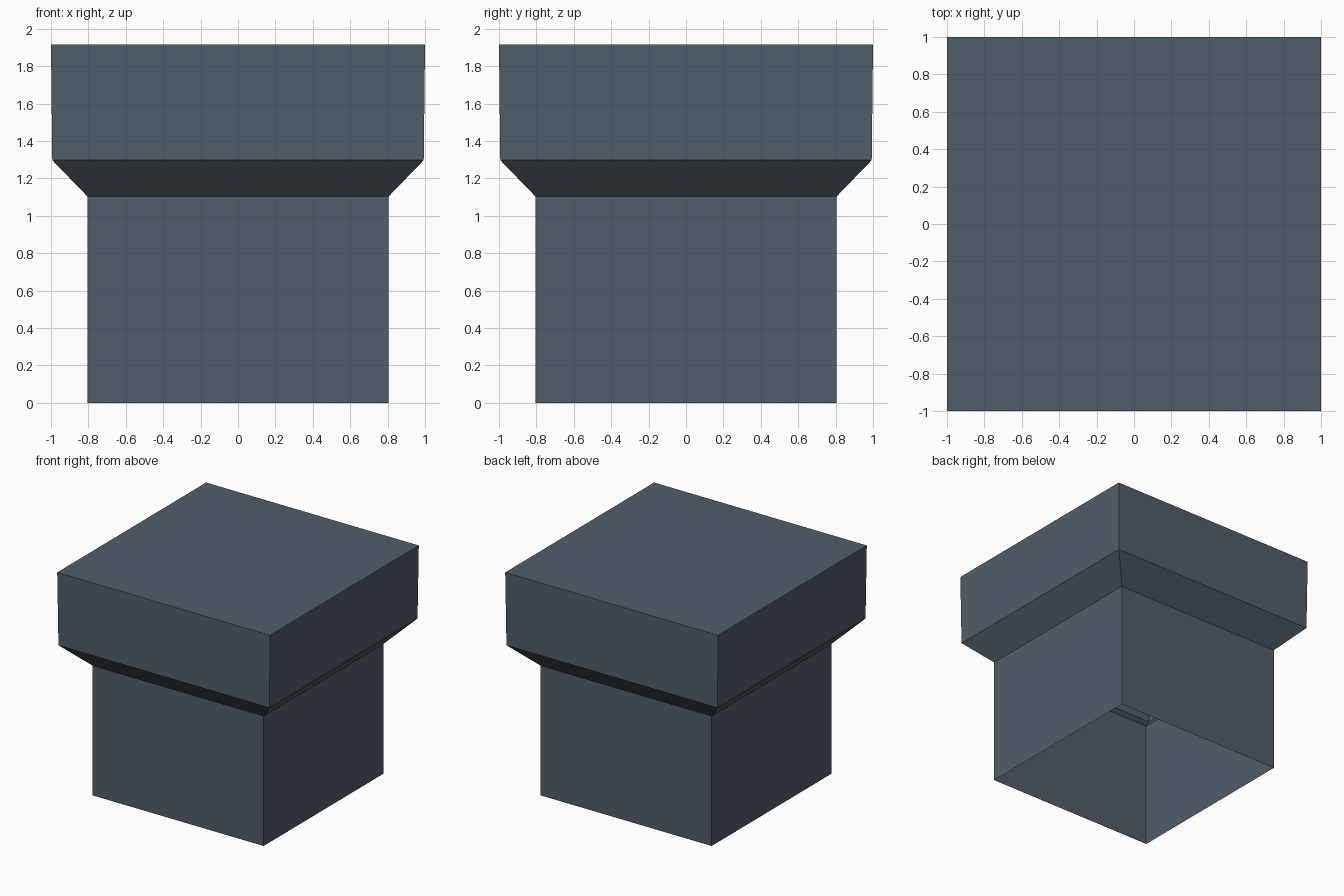
import bpy
import bmesh

if "Cube" in bpy.data.objects:
    bpy.data.objects.remove(bpy.data.objects["Cube"])

# One slate colour
slate = bpy.data.materials.new("slate grey")
slate.diffuse_color = (0.084, 0.110, 0.140, 1.0)
slate.use_nodes = True
slate.node_tree.nodes["Principled BSDF"].inputs["Base Color"].default_value = slate.diffuse_color

# Open-bottomed square cap: (half width, height) rings, bottom to top
PROFILE = [(0.805, 0.0), (0.805, 1.103), (0.993, 1.297), (1.0, 1.917)]

bm = bmesh.new()
rings = [[bm.verts.new((sx * r, sy * r, z))
          for sx, sy in ((-1, -1), (1, -1), (1, 1), (-1, 1))]
         for r, z in PROFILE]

# Neck, flared ledge and head walls
for low, high in zip(rings, rings[1:]):
    for i in range(4):
        j = (i + 1) % 4
        bm.faces.new((low[i], low[j], high[j], high[i]))

# Flat top; the underside stays open
bm.faces.new(rings[-1])

mesh = bpy.data.meshes.new("square_cap")
bm.to_mesh(mesh)
bm.free()
mesh.materials.append(slate)
cap = bpy.data.objects.new("square_cap", mesh)
bpy.context.collection.objects.link(cap)
